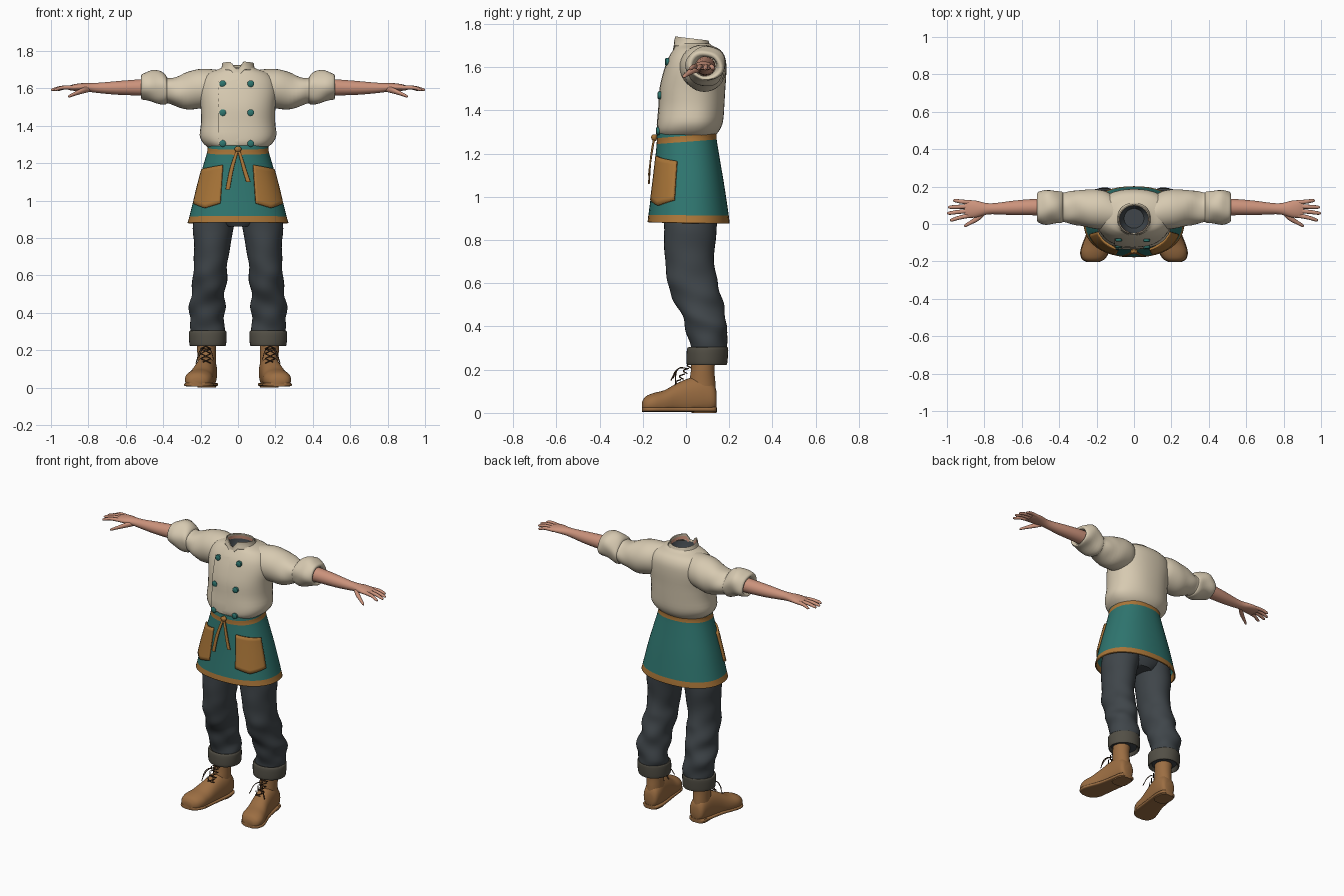
import bpy, bmesh, math
from mathutils import Vector
from mathutils.bvhtree import BVHTree

cube = bpy.data.objects.get("Cube")
if cube:
    bpy.data.objects.remove(cube, do_unlink=True)


def material(name, *rgb):
    m = bpy.data.materials.new(name)
    m.use_nodes = True
    m.diffuse_color = (*rgb, 1)
    bsdf = m.node_tree.nodes["Principled BSDF"]
    bsdf.inputs["Base Color"].default_value = (*rgb, 1)
    bsdf.inputs["Roughness"].default_value = 0.8
    return m


CREAM = material("cream cloth", .68, .59, .44)
SKIN = material("skin", .60, .29, .20)
TEAL = material("teal cloth", .028, .18, .16)
TAN = material("tan trim", .40, .18, .04)
DENIM = material("dark trousers", .05, .06, .068)
CUFF = material("trouser cuff", .085, .078, .06)
BOOT = material("boot leather", .33, .155, .055)
LACE = material("lace brown", .06, .03, .015)

ORDER = {"z": lambda t, a, b: (a, b, t), "x": lambda t, a, b: (t, a, b), "y": lambda t, a, b: (a, t, b)}
SIDES = (("left", 1), ("right", -1))


def finish(name, bm, mats, thick=0, angle=40):
    me = bpy.data.meshes.new(name)
    bmesh.ops.recalc_face_normals(bm, faces=bm.faces)
    bm.to_mesh(me)
    bm.free()
    for m in mats:
        me.materials.append(m)
    me.shade_smooth()
    me.set_sharp_from_angle(angle=math.radians(angle))
    ob = bpy.data.objects.new(name, me)
    bpy.context.collection.objects.link(ob)
    if thick:
        mod = ob.modifiers.new("thickness", "SOLIDIFY")
        mod.thickness = thick
    return ob


def spline(p, q, r, s, f):
    """Catmull-Rom blend between q and r."""
    return [b + .5 * f * (c - a + f * (2*a - 5*b + 4*c - d + f * (3*(b - c) + d - a)))
            for a, b, c, d in zip(p, q, r, s)]


def loft(name, axis, rings, mats, side=1, power=2, steps=3, segs=32, caps=True,
         fold=None, warp=None, paint=None, thick=0, angle=40):
    """Skin of rounded sections (t, centre a, centre b, radius a, radius b)."""
    rows = []
    for i in range(len(rings) - 1):
        quad = [rings[max(0, min(len(rings) - 1, i + k))] for k in (-1, 0, 1, 2)]
        rows += [spline(*quad, k / steps) for k in range(steps)]
    rows.append(rings[-1])
    bm, loops = bmesh.new(), []
    for t, a, b, ra, rb in rows:
        loop = []
        for k in range(segs):
            ang = math.tau * k / segs
            c, s = math.cos(ang), math.sin(ang)
            g = 1 + (fold(t, ang) if fold else 0)
            u = math.copysign(abs(c) ** (2 / power), c) * g
            w = math.copysign(abs(s) ** (2 / power), s) * g
            v = Vector(ORDER[axis](t, a + ra * u, b + rb * w))
            if warp:
                warp(v)
            v.x *= side
            loop.append(bm.verts.new(v))
        loops.append(loop)
    for i, (lo, hi) in enumerate(zip(loops, loops[1:])):
        mid = (rows[i][0] + rows[i + 1][0]) / 2
        for k in range(segs):
            n = (k + 1) % segs
            f = bm.faces.new((lo[k], lo[n], hi[n], hi[k]))
            f.material_index = paint(mid) if paint else 0
    if caps:
        bm.faces.new(loops[0])
        bm.faces.new(loops[-1])
    return finish(name, bm, mats, thick, angle)


def surface(ob):
    me = ob.data
    return BVHTree.FromPolygons([v.co for v in me.vertices], [p.vertices[:] for p in me.polygons])


def patch(name, tree, ray, lift, mat, nu=12, nv=10, thick=0):
    """Cloth panel laid on a surface; ray(u, v) gives origin and direction."""
    bm, grid = bmesh.new(), []
    for j in range(nv + 1):
        row = []
        for i in range(nu + 1):
            u, v = i / nu, j / nv
            start, way = ray(u, v)
            hit = tree.ray_cast(start, way)[0]
            out = way if thick else -way
            row.append(bm.verts.new(hit + out * lift(u)))
        grid.append(row)
    for a, b in zip(grid, grid[1:]):
        for i in range(nu):
            bm.faces.new((a[i], a[i + 1], b[i + 1], b[i]))
    ob = finish(name, bm, [mat], thick)
    if thick:
        ob.modifiers[0].offset = 0
    return ob


def cord(name, points, radius, mat):
    cu = bpy.data.curves.new(name, "CURVE")
    cu.dimensions, cu.bevel_depth, cu.bevel_resolution = "3D", radius, 1
    sp = cu.splines.new("BEZIER")
    sp.bezier_points.add(len(points) - 1)
    for bp, p in zip(sp.bezier_points, points):
        bp.co = p
        bp.handle_left_type = bp.handle_right_type = "AUTO"
    cu.resolution_u = 5
    tmp = bpy.data.objects.new(name, cu)
    me = bpy.data.meshes.new_from_object(tmp)
    bpy.data.objects.remove(tmp)
    me.materials.clear()
    me.materials.append(mat)
    bpy.context.collection.objects.link(bpy.data.objects.new(name, me))


# Shirt body, collar and neck lining
shirt = loft("shirt_body", "z", [
    (1.285, 0, .005, .16, .13), (1.31, 0, .01, .188, .145), (1.35, 0, .018, .205, .152),
    (1.42, 0, .025, .198, .152), (1.5, 0, .03, .2, .152), (1.58, 0, .042, .21, .145),
    (1.64, 0, .05, .2, .133), (1.68, 0, .05, .165, .11), (1.7, 0, .036, .11, .085),
    (1.71, 0, .028, .088, .083)], [CREAM], power=2.25, segs=40, caps=False,
    fold=lambda t, a: .012 * math.sin(5 * a + 14 * t) * max(0, 1.5 - t) * 5)


def notch(v):
    v.z -= .12 * (v.y - .03)
    if v.y < 0:
        v.z -= .05 * max(0, 1 - abs(v.x + .005) / .035)


loft("collar", "z", [(1.69, 0, .028, .096, .09), (1.715, 0, .026, .087, .083), (1.733, 0, .024, .084, .08)],
     [CREAM], caps=False, warp=notch, thick=.006)
loft("neck_lining", "z", [(1.7, 0, .026, .076, .074), (1.72, 0, .024, .077, .074)], [SKIN],
     caps=False, warp=notch)
loft("inner_shadow_cloth", "z", [(1.63, 0, .03, .05, .05), (1.67, 0, .03, .072, .07), (1.7, 0, .028, .082, .078)],
     [DENIM], caps=False)
loft("inner_shadow_base", "z", [(1.62, 0, .03, .05, .05), (1.635, 0, .03, .055, .055)], [DENIM])

# Overlapping front panel and buttons
tree = surface(shirt)
forward = Vector((0, 1, 0))
patch("front_panel", tree, lambda u, v: (Vector((-.105 + .18 * u, -1, 1.3 + v * (.335 + .02 * u))), forward),
      lambda u: .008 - .013 * u, CREAM)
for level, z in (("lower", 1.305), ("middle", 1.47), ("upper", 1.625)):
    for label, x in (("right", -.082), ("left", .068)):
        y = tree.ray_cast(Vector((x, -1, z)), forward)[0].y
        loft(f"{level}_{label}_button", "y", [(y - .014, x, z, .012, .012), (y - .01, x, z, .018, .018),
             (y + .004, x, z, .018, .018)], [TEAL], segs=14, steps=1)

# Sleeves, arms and hands
FINGERS = (("index", .047, .022, .985), ("middle", .071, .058, 1.0),
           ("ring", .094, .09, .995), ("little", .115, .125, .968))
for label, s in SIDES:
    loft(label + "_sleeve", "x", [
        (.1, .06, 1.605, .085, .092), (.15, .072, 1.603, .103, .1), (.21, .08, 1.597, .105, .106),
        (.27, .085, 1.587, .1, .098), (.33, .087, 1.583, .086, .082), (.375, .088, 1.588, .078, .067),
        (.385, .089, 1.592, .084, .075), (.41, .09, 1.6, .09, .084), (.46, .09, 1.613, .09, .086),
        (.5, .09, 1.61, .083, .075), (.517, .09, 1.607, .074, .064), (.51, .09, 1.605, .058, .05),
        (.47, .09, 1.605, .048, .046)], [CREAM], s,
        fold=lambda t, a: (.055 * math.sin(2 * a + 42 * t) * min(1, max(0, 5 * (t - .17)))
                           + .02 * math.sin(5 * a - 30 * t) * (t > .3)))
    loft(label + "_forearm_and_palm", "x", [
        (.46, .09, 1.605, .046, .046), (.55, .09, 1.604, .043, .042), (.65, .086, 1.602, .038, .036),
        (.74, .082, 1.602, .03, .028), (.79, .081, 1.604, .031, .024), (.84, .08, 1.606, .044, .021),
        (.88, .08, 1.604, .047, .017), (.905, .081, 1.602, .042, .011)], [SKIN], s, segs=24)
    for name, y, tip_y, tip in FINGERS:
        mid = (.88 + tip) / 2
        loft(f"{label}_{name}_finger", "x", [
            (.87, y, 1.604, .012, .011), (mid, (y + tip_y) / 2, 1.604, .011, .01),
            (tip - .012, tip_y, 1.594, .009, .008), (tip, tip_y, 1.591, .003, .003)], [SKIN], s, segs=12)
    loft(label + "_thumb", "x", [(.79, .07, 1.598, .014, .016), (.83, .035, 1.588, .017, .016),
         (.87, .01, 1.572, .012, .011), (.9, -.007, 1.559, .009, .008), (.908, -.01, 1.556, .003, .003)],
         [SKIN], s, segs=12)


# Apron skirt with trim and waistband
def slope(v):
    v.z += .25 * v.y * (v.z - .95)


apron = loft("apron", "z", [
    (.88, 0, .012, .27, .19), (.915, 0, .012, .26, .186), (1.05, 0, .01, .226, .167),
    (1.17, 0, .006, .191, .15), (1.255, 0, .003, .166, .139), (1.283, 0, .003, .162, .138),
    (1.305, 0, .003, .16, .135)], [TEAL, TAN], power=2.25, steps=4, segs=48, caps=False, warp=slope,
    paint=lambda t: int(t < .915 or 1.255 < t < 1.283), thick=.008)

# Patch pockets wrapped round the hips
skirt = surface(apron)
for label, s in SIDES:
    def around(u, v):
        ang = math.radians(29 + 46 * u)
        low = .985 - .025 * (1 - abs(2 * u - 1))
        z = low + v * (1.19 - .025 * u - low)
        return Vector((0, .01, z)), Vector((s * math.sin(ang), -math.cos(ang), 0))
    patch(label + "_pocket", skirt, around, lambda u: .006, TAN, thick=.012)

# Tied bow ends
loft("tie_knot", "z", [(1.258, 0, -.145, .006, .006), (1.266, 0, -.147, .016, .012),
     (1.28, 0, -.147, .018, .014), (1.29, 0, -.145, .008, .008)], [TAN], segs=16)
for label, s, low in (("left", 1, 1.1), ("right", -1, 1.06)):
    loft(label + "_tie_end", "z", [(low, .055, -.172, .012, .004), (1.16, .036, -.165, .011, .004),
         (1.23, .016, -.155, .009, .005), (1.27, .004, -.147, .007, .005)], [TAN], s, power=3, segs=12)


# Trousers with turned-up cuffs
def crease(t, a):
    low = min(1, max(.15, (.8 - t) * 3))
    return low * (.05 * math.sin(2 * a + 46 * t) + .03 * math.sin(3 * a - 34 * t))


loft("trouser_hips", "z", [(.86, 0, .02, .1, .1), (.92, 0, .02, .2, .125), (1.05, 0, .015, .18, .125),
     (1.26, 0, .005, .14, .115)], [DENIM])
for label, s in SIDES:
    loft(label + "_trouser_leg", "z", [
        (.24, .16, .1, .078, .08), (.31, .16, .105, .088, .088), (.36, .165, .1, .092, .09),
        (.42, .168, .088, .097, .098), (.48, .16, .07, .088, .106), (.54, .155, .05, .092, .114),
        (.6, .15, .032, .09, .118), (.66, .147, .02, .09, .112), (.75, .138, .016, .096, .116),
        (.85, .133, .02, .108, .122), (.95, .115, .02, .11, .125), (1.05, .1, .015, .09, .12)],
        [DENIM], s, steps=4, fold=crease, angle=60)
    loft(label + "_trouser_cuff", "z", [
        (.26, .16, .097, .07, .07), (.228, .16, .096, .084, .082), (.222, .16, .096, .094, .091),
        (.24, .16, .096, .099, .095), (.29, .161, .098, .101, .096), (.304, .161, .1, .095, .091),
        (.298, .161, .1, .08, .08)], [CUFF], s, caps=False, fold=lambda t, a: .02 * math.sin(3 * a + 9 * t))


# Boots
def flat(v):
    v.z = max(v.z, .018)


FOOT = [(.142, .165, .06, .03, .035), (.128, .165, .07, .048, .065), (.08, .167, .08, .056, .09),
        (.02, .175, .072, .058, .09), (-.04, .186, .06, .061, .078), (-.1, .201, .045, .069, .06),
        (-.15, .211, .042, .073, .05), (-.187, .217, .036, .058, .04), (-.203, .219, .03, .03, .022)]
for label, s in SIDES:
    loft(label + "_boot_foot", "y", FOOT, [BOOT], s, power=2.2, warp=flat)
    loft(label + "_boot_shaft", "z", [(.08, .167, .075, .05, .064), (.14, .167, .075, .049, .061),
         (.19, .168, .077, .05, .055), (.25, .168, .08, .052, .055)], [BOOT], s)
    loft(label + "_boot_sole", "y", [(y, x, .016, r + .004, .011) for y, x, _, r, _ in FOOT],
         [BOOT], s, power=4)
    loft(label + "_boot_heel", "z", [(0, .167, .084, .05, .058), (.025, .167, .084, .052, .06)],
         [BOOT], s, power=3, steps=1)
    # Criss-cross laces and a loose bow
    for k in range(4):
        z, y = .13 + .026 * k, -.036 + .018 * k
        for way in (1, -1):
            cord(f"{label}_lace_{k}_{'up' if way > 0 else 'down'}",
                 [(s * (.172 - way * .026), y + .006, z), (s * .172, y - .012, z + .013),
                  (s * (.172 + way * .026), y + .012, z + .024)], .003, LACE)
    for k, (x, z) in enumerate(((.225, .13), (.21, .16), (.13, .15))):
        cord(f"{label}_bow_{k}", [(s * .17, .01, .205), (s * (x + .17) / 2, -.035, .205),
             (s * x, -.05 - .01 * k, z)], .0025, LACE)
